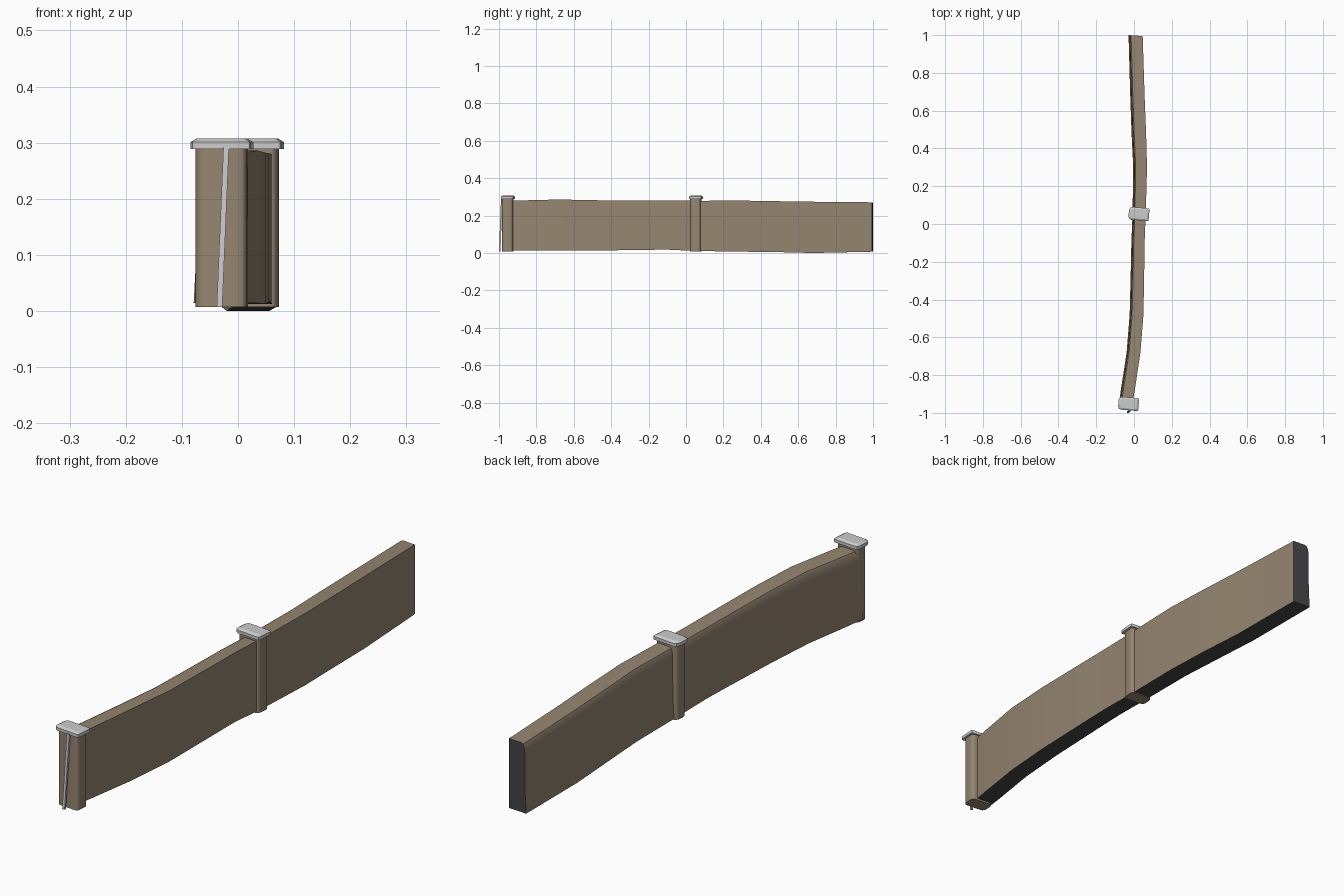
import bpy, bmesh, math
from mathutils import Matrix, Vector

if "Cube" in bpy.data.objects:
    bpy.data.objects.remove(bpy.data.objects["Cube"])


def mat(name, rgb):
    m = bpy.data.materials.new(name)
    m.diffuse_color = (*rgb, 1)
    m.use_nodes = True
    m.node_tree.nodes["Principled BSDF"].inputs["Base Color"].default_value = m.diffuse_color
    return m


BROWN = mat("brown stone", (0.30, 0.235, 0.165))
DARK = mat("dark core", (0.06, 0.06, 0.065))
PALE = mat("pale grey cap", (0.60, 0.60, 0.60))


def loft(name, rings, mats, dark_rule=None, angle=35):
    """Skin closed rings of equal length and cap both ends."""
    bm = bmesh.new()
    vs = [[bm.verts.new(p) for p in r] for r in rings]
    n = len(vs[0])
    for a, b in zip(vs, vs[1:]):
        for i in range(n):
            j = (i + 1) % n
            bm.faces.new((a[i], a[j], b[j], b[i]))
    bm.faces.new(vs[0][::-1])
    bm.faces.new(vs[-1])
    bmesh.ops.recalc_face_normals(bm, faces=bm.faces)
    bm.normal_update()
    if dark_rule:
        for f in bm.faces:
            f.material_index = 1 if dark_rule(f.normal) else 0
    me = bpy.data.meshes.new(name)
    bm.to_mesh(me)
    bm.free()
    for m in mats:
        me.materials.append(m)
    ob = bpy.data.objects.new(name, me)
    bpy.context.collection.objects.link(ob)
    bpy.ops.object.select_all(action='DESELECT')
    ob.select_set(True)
    bpy.context.view_layer.objects.active = ob
    bpy.ops.object.shade_smooth_by_angle(angle=math.radians(angle))
    return ob


def rounded(w, d, r_left, r_right, steps):
    """Rectangle outline with rounded corners, separate radii for left and right."""
    pts = []
    for sx, sy, start, r in ((1, 1, 0, r_right), (-1, 1, 90, r_left),
                             (-1, -1, 180, r_left), (1, -1, 270, r_right)):
        for k in range(steps + 1):
            a = math.radians(start + 90 * k / steps)
            pts.append((sx * (w / 2 - r) + r * math.cos(a),
                        sy * (d / 2 - r) + r * math.sin(a)))
    return pts


# Curved wall: y, left x, right x, bottom z, top z
stations = [(-0.95, -0.079, -0.008, 0.017, 0.282), (-0.88, -0.070, 0.004, 0.017, 0.284),
            (-0.68, -0.039, 0.034, 0.017, 0.289), (-0.48, -0.023, 0.050, 0.016, 0.285),
            (-0.20, -0.016, 0.055, 0.020, 0.284), (-0.10, -0.014, 0.056, 0.021, 0.284),
            (0.05, -0.008, 0.062, 0.014, 0.282), (0.30, -0.004, 0.069, 0.010, 0.283),
            (0.48, -0.013, 0.064, 0.008, 0.280), (0.68, -0.020, 0.056, 0.003, 0.277),
            (1.00, -0.029, 0.046, 0.010, 0.274)]
rings = []
for y, xl, xr, zb, zt in stations:
    h, w = zt - zb, xr - xl
    prof = [(0, 0), (1, 0), (1, 1), (0.30, 1), (0.18, 0.985), (0.10, 0.94),
            (0.07, 0.85), (0.07, 0.5), (0.05, 0.25)]
    # the far end is cut slightly askew
    rings.append([(xl + u * w, y - (0.005 * u if y == 1 else 0), zb + v * h) for u, v in prof])
loft("wall", rings, [BROWN, DARK], lambda n: n.z < -0.7 or n.y > 0.8)

# Posts with chamfered caps
for name, cx, cy in (("end", -0.029, -0.952), ("middle", 0.026, 0.053)):
    def place(pts, z):
        rot = Matrix.Rotation(math.radians(-5), 3, 'Z')
        return [rot @ Vector((x, y, 0)) + Vector((cx, cy, z)) for x, y in pts]
    shaft = rounded(0.091, 0.056, 0.016, 0.012, 3)
    loft(name + "_post", [place(shaft, 0.010), place(shaft, 0.296)], [BROWN])
    cap = rounded(0.108, 0.068, 0.016, 0.006, 2)
    slope = rounded(0.088, 0.050, 0.010, 0.004, 2)
    loft(name + "_post_cap", [place(cap, 0.292), place(cap, 0.304), place(slope, 0.310)],
         [PALE], angle=25)

# Thin leaning strip on the front of the end post
strip = []
for x, y, z in ((-0.033, -0.995, 0.010), (-0.021, -0.984, 0.296)):
    strip.append([(x - 0.005, y - 0.005, z), (x + 0.005, y - 0.005, z),
                  (x + 0.005, y + 0.003, z), (x - 0.005, y + 0.003, z)])
loft("front_strip", strip, [PALE])

# Small foot under the wall, touching the ground
for ob in bpy.data.objects:
    ob.location.z -= 0.003
